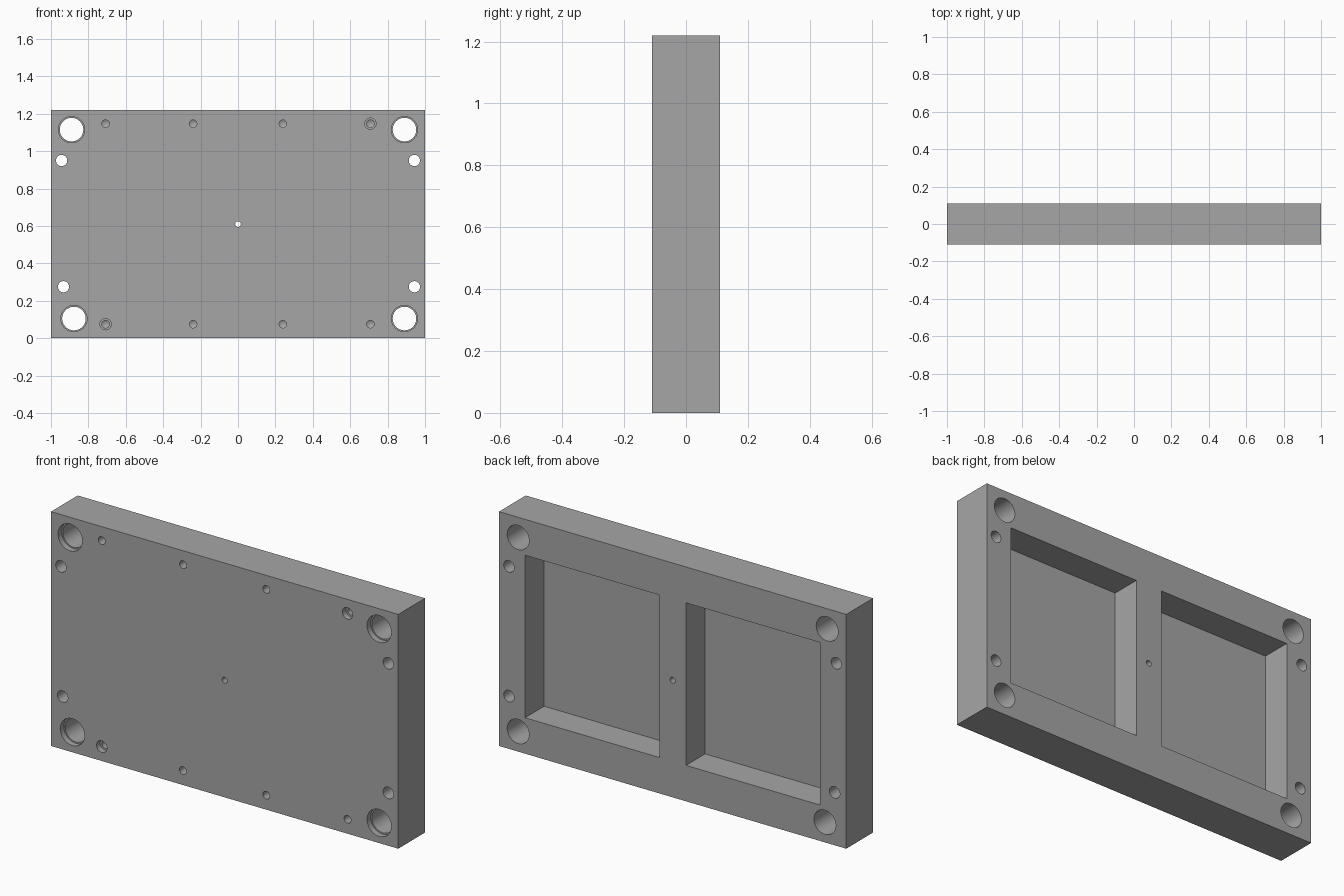
import bpy, bmesh, math
from mathutils import Matrix, Vector

if "Cube" in bpy.data.objects:
    bpy.data.objects.remove(bpy.data.objects["Cube"])

H, D = 1.22, 0.22          # plate height and thickness
FRONT, BACK = -D / 2, D / 2

grey = bpy.data.materials.new("plain grey")
grey.diffuse_color = (0.38, 0.38, 0.38, 1)
grey.use_nodes = True
grey.node_tree.nodes["Principled BSDF"].inputs["Base Color"].default_value = grey.diffuse_color


def mesh_object(name, bm):
    bmesh.ops.recalc_face_normals(bm, faces=bm.faces)
    mesh = bpy.data.meshes.new(name)
    bm.to_mesh(mesh)
    bm.free()
    mesh.materials.append(grey)
    obj = bpy.data.objects.new(name, mesh)
    bpy.context.collection.objects.link(obj)
    return obj


def box(name, x0, x1, y0, y1, z0, z1):
    bm = bmesh.new()
    bmesh.ops.create_cube(bm, size=1)
    bmesh.ops.scale(bm, vec=(x1 - x0, y1 - y0, z1 - z0), verts=bm.verts)
    bmesh.ops.translate(bm, vec=((x0 + x1) / 2, (y0 + y1) / 2, (z0 + z1) / 2), verts=bm.verts)
    return mesh_object(name, bm)


def drill(name, x, z, profile, sides=48):
    """Turned cutter along y; profile is (y, radius) pairs, radius 0 makes a tip."""
    bm = bmesh.new()
    rings = []
    for y, r in profile:
        if r == 0:
            rings.append([bm.verts.new((x, y, z))])
        else:
            rings.append([bm.verts.new((x + r * math.cos(a), y, z + r * math.sin(a)))
                          for a in (2 * math.pi * i / sides for i in range(sides))])
    bm.faces.new(rings[0])
    for a, b in zip(rings, rings[1:]):
        for i in range(sides):
            j = (i + 1) % sides
            bm.faces.new([a[i], a[j], b[0]] if len(b) == 1 else [a[i], a[j], b[j], b[i]])
    if len(rings[-1]) > 1:
        bm.faces.new(rings[-1])
    return mesh_object(name, bm)


plate = box("plate", -1, 1, FRONT, BACK, 0, H)
cutters = []

# two rectangular pockets in the back
for s in (-1, 1):
    xs = sorted((s * 0.077, s * 0.85))
    cutters.append(box("pocket_cutter", *xs, BACK - 0.157, BACK + 0.1, 0.187, 1.033))

# large corner bores, stepped wider at the front
for x, z in ((-0.89, 1.115), (0.89, 1.115), (-0.877, 0.105), (0.89, 0.105)):
    cutters.append(drill("corner_bore_cutter", x, z, [
        (FRONT - 0.05, 0.07), (FRONT + 0.03, 0.07), (FRONT + 0.03, 0.063), (BACK + 0.05, 0.063)]))

# side through holes and the small centre hole
for x, z, r in ((-0.943, 0.95, 0.03), (0.943, 0.95, 0.03),
                (-0.933, 0.275, 0.03), (0.943, 0.275, 0.03), (0, 0.61, 0.015)):
    cutters.append(drill("through_hole_cutter", x, z, [(FRONT - 0.05, r), (BACK + 0.05, r)]))

# blind holes with conical tips; two opposite ones are counterbored
for x in (-0.708, -0.24, 0.24, 0.708):
    for z in (0.075, 1.147):
        r = 0.02
        tail = [(FRONT + 0.11, r), (FRONT + 0.122, 0)]
        if (x, z) in ((0.708, 1.147), (-0.708, 0.075)):
            head = [(FRONT - 0.05, 0.03), (FRONT + 0.03, 0.03), (FRONT + 0.03, r)]
        else:
            head = [(FRONT - 0.05, r)]
        cutters.append(drill("screw_hole_cutter", x, z, head + tail, 32))

# cut everything out of the plate, then drop the cutters
for c in cutters:
    mod = plate.modifiers.new("cut", 'BOOLEAN')
    mod.operation, mod.solver, mod.object = 'DIFFERENCE', 'EXACT', c
bpy.context.view_layer.update()
result = bpy.data.meshes.new_from_object(plate.evaluated_get(bpy.context.evaluated_depsgraph_get()))
plate.modifiers.clear()
plate.data = result
for c in cutters:
    bpy.data.objects.remove(c)

# smooth bores with sharp edges
bpy.context.view_layer.objects.active = plate
plate.select_set(True)
bpy.ops.object.shade_smooth_by_angle(angle=math.radians(30))
